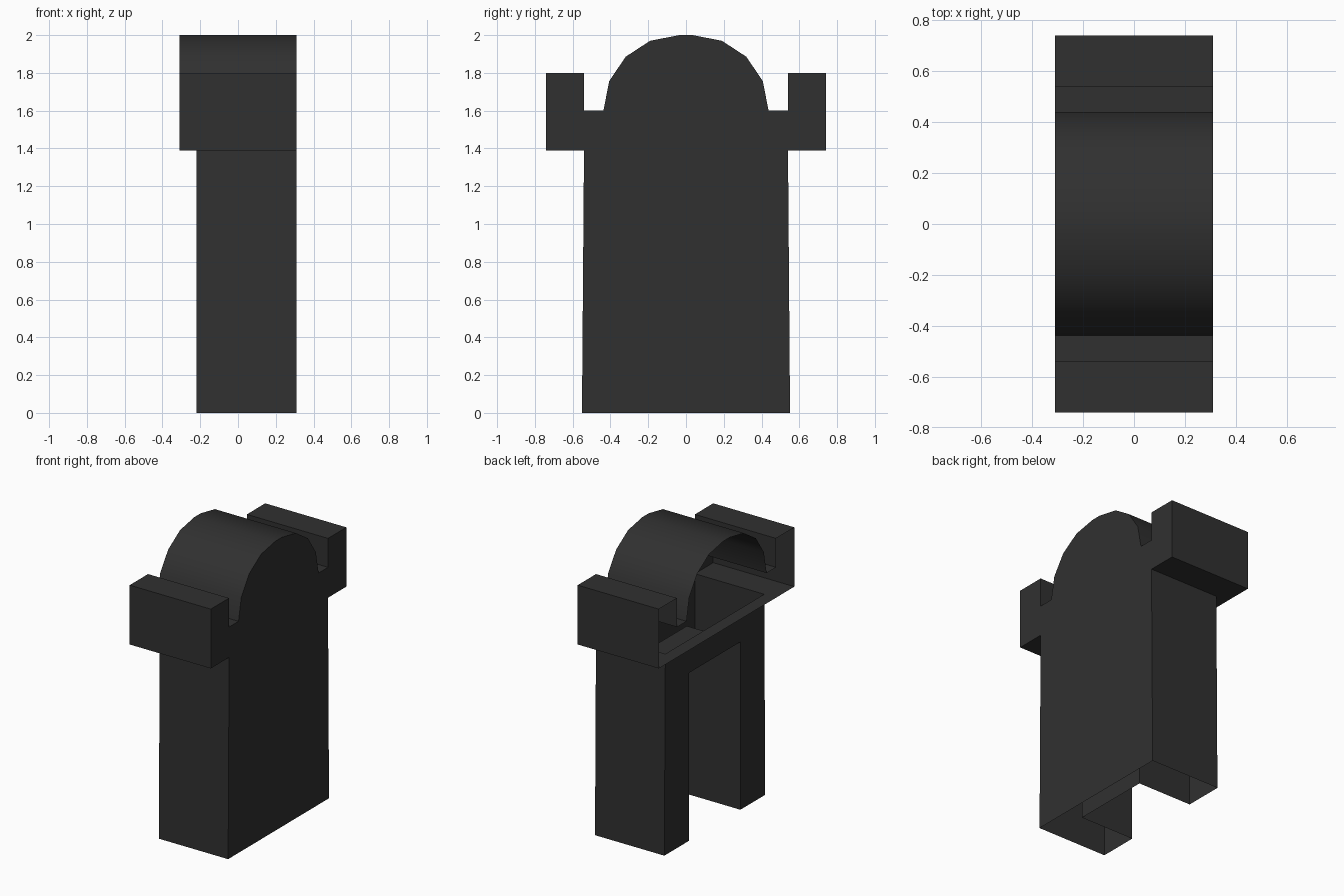
import bpy
from mathutils import Vector

if "Cube" in bpy.data.objects:
    bpy.data.objects.remove(bpy.data.objects["Cube"], do_unlink=True)

charcoal = bpy.data.materials.new("charcoal")
charcoal.use_nodes = True
colour = (0.03, 0.03, 0.03, 1)
charcoal.diffuse_color = colour
charcoal.node_tree.nodes["Principled BSDF"].inputs["Base Color"].default_value = colour

LEFT, RIGHT = 0.31, -0.31       # full width of the upper shell
LEG = -0.22                     # open side of the legs
DECK, DOOR = 1.39, 1.16         # underside of the shell, top of the opening
HALF, GAP, BACK = 0.54, 0.28, 0.19


def make(name, verts, faces):
    # The body widens slightly toward the ground
    verts = [Vector(v) for v in verts]
    for v in verts:
        if abs(v.y) > 0.5 and v.z < DECK:
            v.y *= 1 + 0.02 * (1 - v.z / DECK)
    mesh = bpy.data.meshes.new(name)
    mesh.from_pydata(verts, [], faces)
    mesh.materials.append(charcoal)
    obj = bpy.data.objects.new(name, mesh)
    bpy.context.collection.objects.link(obj)
    bpy.ops.object.select_all(action="DESELECT")
    obj.select_set(True)
    bpy.context.view_layer.objects.active = obj
    bpy.ops.object.shade_smooth_by_angle()
    return obj


def strip(name, path, offset):
    # Sweep an open path along a straight offset into a thin sheet
    n = len(path)
    a = [Vector(p) for p in path]
    b = [p + Vector(offset) for p in a]
    make(name, a + b, [(i, i + 1, n + i + 1, n + i) for i in range(n - 1)])


def polygon(name, points):
    make(name, points, [range(len(points))])


# Half profile of the top: bracket, ledge and faceted arch
half = [(HALF, DECK), (0.74, DECK), (0.74, 1.8), (HALF, 1.8), (HALF, 1.6),
        (0.437, 1.6), (0.407, 1.755), (0.32, 1.885), (0.19, 1.97), (0.035, 2.0)]
profile = half + [(-y, z) for y, z in reversed(half)]

# Upper shell, open on one side
strip("upper_shell", [(RIGHT, y, z) for y, z in profile], (LEFT - RIGHT, 0, 0))

# Flat side wall down to the ground
outline = profile + [(-HALF, 0), (HALF, 0)]
polygon("side_wall", [(LEFT, y, z) for y, z in outline])

# Lip of the shell that overhangs the legs
strip("shell_lip", [(RIGHT, -HALF, DECK), (RIGHT, HALF, DECK)], (LEG - RIGHT, 0, 0))

# Hollow legs around the recess, open underneath
plan_half = [(LEFT, HALF), (LEG, HALF), (LEG, GAP), (BACK, GAP)]
plan = plan_half + [(x, -y) for x, y in reversed(plan_half)]
strip("legs", [(x, y, 0) for x, y in plan], (0, 0, DOOR))

# Header joining the legs to the shell
header = [(LEFT, HALF), (LEG, HALF), (LEG, -HALF), (LEFT, -HALF)]
strip("leg_header", [(x, y, DOOR) for x, y in header], (0, 0, DECK - DOOR))

# Ceiling of the recess
polygon("recess_ceiling", [(LEG, -GAP, DOOR), (LEG, GAP, DOOR),
                           (BACK, GAP, DOOR), (BACK, -GAP, DOOR)])
